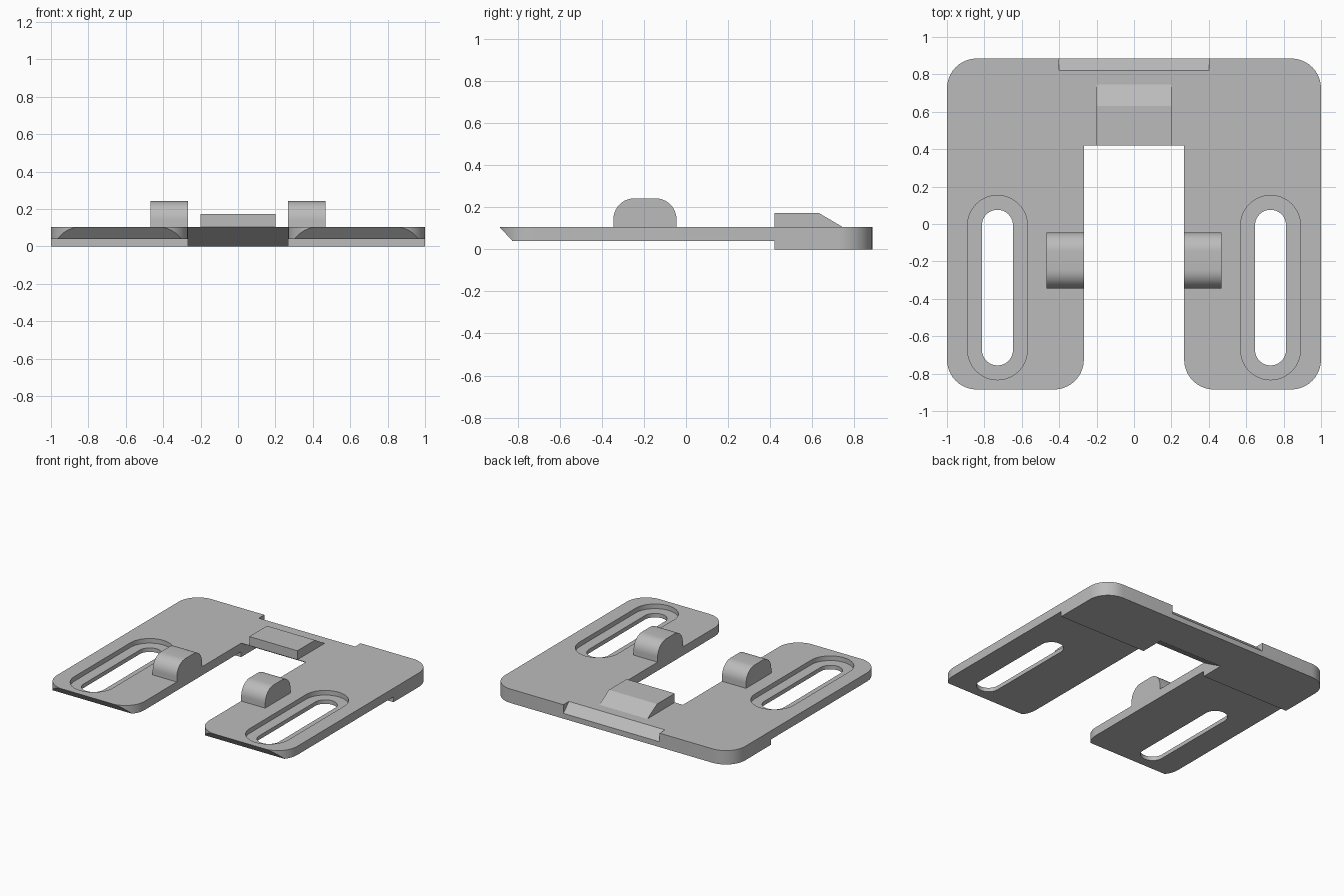
import bpy
import bmesh
from math import sin, cos, pi, radians
from mathutils import Vector

if "Cube" in bpy.data.objects:
    bpy.data.objects.remove(bpy.data.objects["Cube"], do_unlink=True)

grey = bpy.data.materials.new("light_grey")
grey.use_nodes = True
colour = (0.5, 0.5, 0.5, 1)
grey.diffuse_color = colour
grey.node_tree.nodes["Principled BSDF"].inputs["Base Color"].default_value = colour

TOP, LEG_BASE = 0.105, 0.04
BACK, GAP, STEP = 0.885, 0.268, 0.42


def prism(name, points, low, high, along="z"):
    """Extrude a profile: (x, y) along z, or (y, z) along x."""
    bm = bmesh.new()
    place = (lambda p, h: (p[0], p[1], h)) if along == "z" else (lambda p, h: (h, p[0], p[1]))
    face = bm.faces.new([bm.verts.new(place(p, low)) for p in points])
    shift = Vector(place((0, 0), high - low))
    grown = bmesh.ops.extrude_face_region(bm, geom=[face], use_keep_orig=True)
    bmesh.ops.translate(bm, verts=[v for v in grown["geom"] if isinstance(v, bmesh.types.BMVert)], vec=shift)
    bmesh.ops.recalc_face_normals(bm, faces=bm.faces)
    mesh = bpy.data.meshes.new(name)
    bm.to_mesh(mesh)
    bm.free()
    mesh.materials.append(grey)
    obj = bpy.data.objects.new(name, mesh)
    bpy.context.collection.objects.link(obj)
    return obj


def arc(cx, cy, r, start, sweep=90, steps=10):
    angles = [radians(start + sweep * i / steps) for i in range(steps + 1)]
    return [(cx + r * cos(a), cy + r * sin(a)) for a in angles]


def activate(obj):
    bpy.ops.object.select_all(action="DESELECT")
    obj.select_set(True)
    bpy.context.view_layer.objects.active = obj


def cut(obj, cutter):
    cutter.hide_render = True
    mod = obj.modifiers.new("cut", "BOOLEAN")
    mod.operation, mod.solver, mod.object = "DIFFERENCE", "EXACT", cutter
    activate(obj)
    bpy.ops.object.modifier_apply(modifier=mod.name)
    bpy.data.objects.remove(cutter, do_unlink=True)


def slot(name, side, r, low, high):
    cx, front, rear = side * 0.73, -0.673, -0.007
    points = arc(cx, rear, r, 0, 180, 24) + arc(cx, front, r, 180, 180, 24)
    return prism(name, points, low, high)


# U-shaped plate with rounded corners
R = 0.16
half = [(GAP, STEP)] + [(GAP, -BACK + R)]
half += arc(GAP + R, -BACK + R, R, 180)[1:]
half += arc(1 - R, -BACK + R, R, 270)
half += arc(1 - R, BACK - R, R, 0)
plate = prism("plate", half + [(-x, y) for x, y in reversed(half)], 0, TOP)

# Thinner legs, with an undercut front edge
cut(plate, prism("leg_relief", [(-1, -0.2), (STEP, -0.2), (STEP, LEG_BASE), (-1, LEG_BASE)], -1.2, 1.2, "x"))
cut(plate, prism("front_undercut", [(-BACK - 0.06, TOP + 0.065), (-BACK + 0.12, LEG_BASE - 0.065),
                                    (-BACK - 0.06, LEG_BASE - 0.065)], -1.2, 1.2, "x"))

# Sloping underside of the bridge between the legs
run = 0.18 / TOP
cut(plate, prism("bridge_undercut", [(STEP, TOP), (STEP + (TOP + 0.05) * run, -0.05), (STEP, -0.05)],
                 -GAP, GAP, "x"))

# Bevelled notch in the back edge
cut(plate, prism("back_notch", [(BACK - 0.105, TOP + 0.04), (BACK + 0.04, LEG_BASE - 0.04),
                                (BACK + 0.04, TOP + 0.04)], -0.4, 0.4, "x"))

# Recessed slots
for side in (-1, 1):
    cut(plate, slot("slot_recess", side, 0.16, TOP - 0.035, TOP + 0.1))
    cut(plate, slot("slot_hole", side, 0.083, -0.1, TOP + 0.1))

# Ramp block on the bridge
ramp = prism("ramp_block", [(STEP, TOP), (0.745, TOP), (0.63, 0.173), (STEP, 0.173)], -0.2, 0.2, "x")

# Rounded lugs beside the gap
lug = [(-0.345, TOP - 0.02), (-0.045, TOP - 0.02)]
lug += arc(-0.145, 0.142, 0.1, 0) + arc(-0.245, 0.142, 0.1, 90)
left_lug = prism("left_lug", lug, GAP, 0.468, "x")
right_lug = prism("right_lug", lug, -0.468, -GAP, "x")

for obj in (plate, ramp, left_lug, right_lug):
    activate(obj)
    bpy.ops.object.shade_smooth_by_angle(angle=radians(25))
